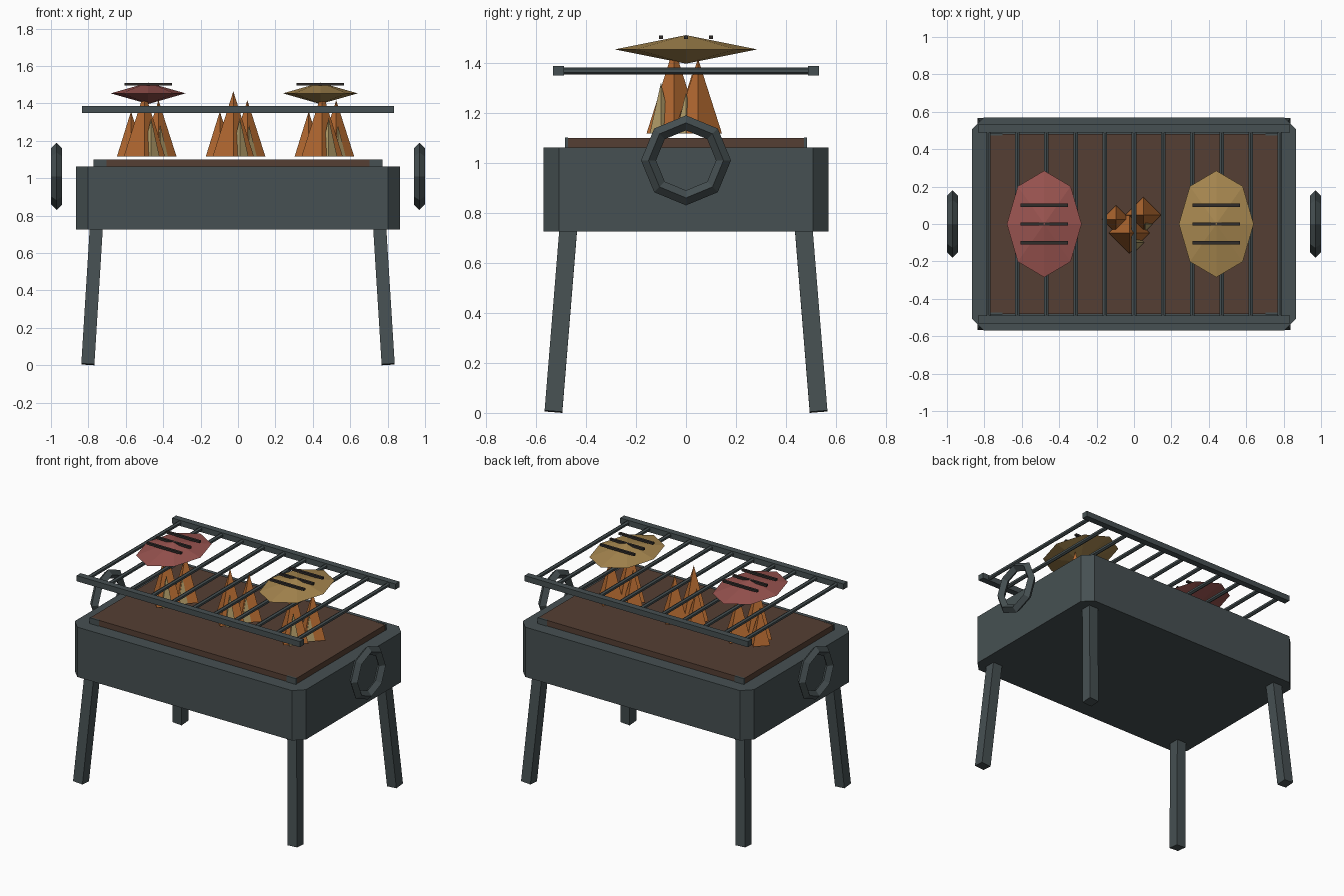
import bpy, bmesh, math
from mathutils import Vector, Matrix

if "Cube" in bpy.data.objects:
    bpy.data.objects.remove(bpy.data.objects["Cube"])


def material(name, hex_code):
    rgb = [int(hex_code[i:i + 2], 16) / 255 for i in (0, 2, 4)]
    m = bpy.data.materials.new(name)
    m.diffuse_color = [((c + 0.055) / 1.055) ** 2.4 for c in rgb] + [1]
    m.use_nodes = True
    m.node_tree.nodes["Principled BSDF"].inputs["Base Color"].default_value = m.diffuse_color
    return m


IRON = material("iron", "465052")
COAL = material("embers", "553f33")
ORANGE = material("flame_orange", "b86c32")
PALE = material("flame_pale", "b8a26c")
RED = material("red_meat", "9a5450")
TAN = material("tan_meat", "a88850")
CHAR = material("char", "302c2a")


def finish(name, bm, mat, matrix=Matrix()):
    bm.transform(matrix)
    bmesh.ops.recalc_face_normals(bm, faces=bm.faces)
    me = bpy.data.meshes.new(name)
    bm.to_mesh(me)
    bm.free()
    me.materials.append(mat)
    ob = bpy.data.objects.new(name, me)
    bpy.context.collection.objects.link(ob)
    return ob


def box(name, center, size, mat, rot=Matrix()):
    bm = bmesh.new()
    bmesh.ops.create_cube(bm, size=1)
    return finish(name, bm, mat, Matrix.Translation(center) @ rot @ Matrix.Diagonal((*size, 1)))


def cone(name, center, r1, r2, depth, sides, mat, rot=Matrix()):
    bm = bmesh.new()
    bmesh.ops.create_cone(bm, cap_ends=True, segments=sides, radius1=r1, radius2=r2, depth=depth)
    bmesh.ops.remove_doubles(bm, verts=bm.verts, dist=1e-5)
    return finish(name, bm, mat, Matrix.Translation(center) @ rot)


# Firebox: block with chamfered upright corners
X, Y, C = 0.865, 0.57, 0.062
bm = bmesh.new()
outline = [(X - C, -Y), (X, -Y + C), (X, Y - C), (X - C, Y),
           (C - X, Y), (-X, Y - C), (-X, C - Y), (C - X, -Y)]
base = bm.faces.new([bm.verts.new((x, y, 0.725)) for x, y in outline])
top = bmesh.ops.extrude_face_region(bm, geom=[base], use_keep_orig=True)
bmesh.ops.translate(bm, vec=(0, 0, 0.337),
                    verts=[g for g in top["geom"] if isinstance(g, bmesh.types.BMVert)])
finish("firebox", bm, IRON)

# Ember bed
box("ember_bed", (0, 0, 1.075), (1.54, 0.96, 0.05), COAL)

# Splayed legs and small corner brackets of the ember bed
for sx in (-1, 1):
    for sy in (-1, 1):
        low = Vector((sx * 0.803, sy * 0.53, 0.005))
        high = Vector((sx * 0.756, sy * 0.469, 0.76))
        lean = Matrix.Rotation(-sx * 0.062, 4, 'Y') @ Matrix.Rotation(sy * 0.081, 4, 'X')
        box("leg", (low + high) / 2, (0.07, 0.071, (high - low).length), IRON, lean)
        box("corner_bracket", (sx * 0.737, sy * 0.478, 1.08), (0.07, 0.012, 0.043), IRON)

# Ring handles: octagonal ring with a diamond section
for sx in (-1, 1):
    bm = bmesh.new()
    rings = []
    for i in range(8):
        a = i * math.tau / 8
        rings.append([bm.verts.new((sx * 0.97 + dx, r * math.cos(a), 1.01 + r * math.sin(a)))
                      for r, dx in ((0.18, 0), (0.15, 0.03), (0.12, 0), (0.15, -0.03))])
    for i in range(8):
        p, q = rings[i], rings[(i + 1) % 8]
        for j in range(4):
            k = (j + 1) % 4
            bm.faces.new((p[j], p[k], q[k], q[j]))
    finish("ring_handle", bm, IRON)

# Cooking grate: two rails and eleven bars
for sy in (-1, 1):
    box("grate_rail", (0, sy * 0.51, 1.368), (1.67, 0.043, 0.038), IRON)
for i in range(11):
    cone("grate_bar", (-0.78 + 0.156 * i, 0, 1.368), 0.014, 0.014, 1.0, 6, IRON,
         Matrix.Rotation(math.pi / 2, 4, 'X'))

# Flames: x, y, radius, height, colour within each cluster
FLAMES = [(-0.025, -0.048, 0.11, 0.348, ORANGE), (0.05, 0.048, 0.096, 0.30, ORANGE),
          (-0.097, 0.025, 0.075, 0.241, ORANGE), (0.01, -0.10, 0.045, 0.205, PALE),
          (0.06, 0.0, 0.04, 0.165, PALE)]
for cx in (-0.475, 0, 0.475):
    for x, y, r, h, mat in FLAMES:
        cone("flame", (cx + x, y, 1.117 + h / 2), r, 0, h, 4, mat)

# Meat: flat eight-sided double cones with three char marks
for name, cx, mat in (("red_steak", -0.48, RED), ("tan_cutlet", 0.44, TAN)):
    bm = bmesh.new()
    bmesh.ops.create_uvsphere(bm, u_segments=8, v_segments=2, radius=1)
    finish(name, bm, mat, Matrix.Translation((cx, 0, 1.454)) @ Matrix.Diagonal((0.2, 0.285, 0.057, 1)))
    for y in (-0.1, 0, 0.1):
        box("char_mark", (cx, y, 1.503), (0.255, 0.017, 0.014), CHAR)
